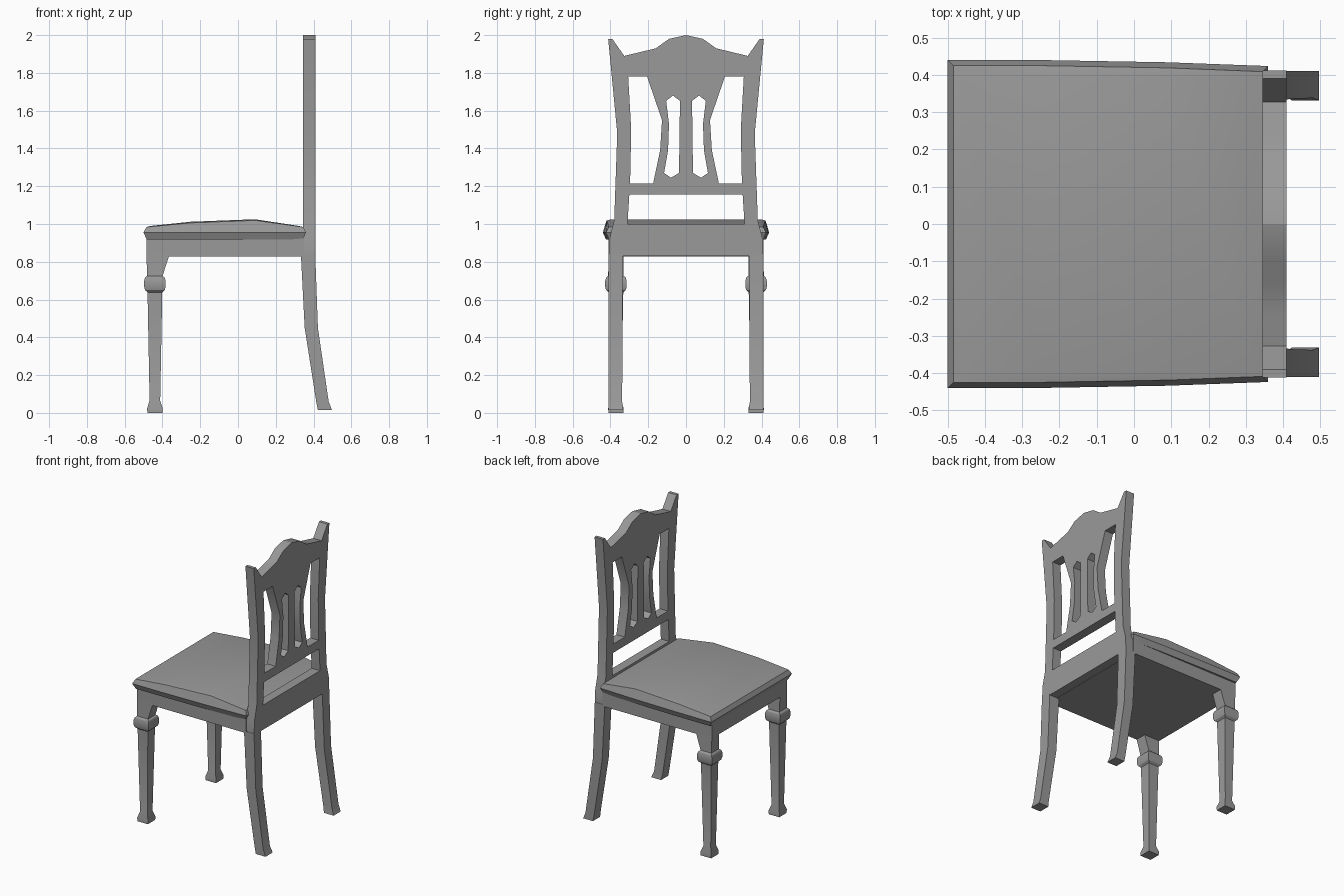
import bpy, bmesh, math
from mathutils import Matrix

if "Cube" in bpy.data.objects:
    bpy.data.objects.remove(bpy.data.objects["Cube"], do_unlink=True)

grey = bpy.data.materials.new("plain grey")
grey.use_nodes = True
grey.diffuse_color = (0.32, 0.32, 0.32, 1)
grey.node_tree.nodes["Principled BSDF"].inputs["Base Color"].default_value = (0.32, 0.32, 0.32, 1)


def finish(obj):
    """Clean the mesh, give it the material and smooth its shallow edges."""
    bm = bmesh.new()
    bm.from_mesh(obj.data)
    bmesh.ops.remove_doubles(bm, verts=bm.verts, dist=0.0005)
    bmesh.ops.recalc_face_normals(bm, faces=bm.faces)
    bm.to_mesh(obj.data)
    bm.free()
    obj.data.materials.clear()
    obj.data.materials.append(grey)
    bpy.ops.object.select_all(action='DESELECT')
    obj.select_set(True)
    bpy.context.view_layer.objects.active = obj
    bpy.ops.object.shade_smooth_by_angle(angle=math.radians(25))


def loft(name, rings):
    """Skin equal-sized rings; each end is closed with strips of quads."""
    bm = bmesh.new()
    rings = [[bm.verts.new(p) for p in ring] for ring in rings]
    n = len(rings[0])
    for a, b in zip(rings, rings[1:]):
        for i in range(n):
            j = (i + 1) % n
            bm.faces.new((a[i], a[j], b[j], b[i]))
    for ring in (rings[0], rings[-1]):
        for i in range(n // 2 - 1):
            bm.faces.new((ring[i], ring[i + 1], ring[n - 2 - i], ring[n - 1 - i]))
    mesh = bpy.data.meshes.new(name)
    bm.to_mesh(mesh)
    bm.free()
    obj = bpy.data.objects.new(name, mesh)
    bpy.context.collection.objects.link(obj)
    finish(obj)
    return obj


def rect(z, x0, x1, y0, y1):
    return [(x0, y0, z), (x1, y0, z), (x1, y1, z), (x0, y1, z)]


def flip(points):
    return [(-y, z) for y, z in points]


# Pierced back panel: half outline mirrored, with openings cut through it
half = [(0.408, 0.83), (0.406, 0.92), (0.38, 1.02), (0.364, 1.48), (0.412, 1.98),
        (0.39, 1.98), (0.327, 1.89), (0.243, 1.91), (0.16, 1.93), (0.09, 1.98)]
side_hole = [(0.306, 1.78), (0.206, 1.78), (0.127, 1.55), (0.137, 1.39),
             (0.174, 1.215), (0.296, 1.215), (0.29, 1.5)]
slot = [(0.105, 1.652), (0.069, 1.68), (0.032, 1.652), (0.037, 1.27),
        (0.08, 1.245), (0.116, 1.27), (0.095, 1.39), (0.09, 1.53)]
gap = [(0.31, 1.0), (0.3, 1.155), (-0.3, 1.155), (-0.31, 1.0)]
outline = half + [(0, 2.0)] + flip(half)[::-1]

curve = bpy.data.curves.new("back_panel", 'CURVE')
curve.dimensions = '2D'
curve.fill_mode = 'BOTH'
curve.extrude = 0.032
for loop in (outline, gap, side_hole, flip(side_hole), slot, flip(slot)):
    spline = curve.splines.new('POLY')
    spline.points.add(len(loop) - 1)
    for point, (y, z) in zip(spline.points, loop):
        point.co = (y, z, 0, 1)
    spline.use_cyclic_u = True
flat = bpy.data.objects.new("back_outline", curve)
bpy.context.collection.objects.link(flat)
bpy.context.view_layer.update()
mesh = bpy.data.meshes.new_from_object(flat.evaluated_get(bpy.context.evaluated_depsgraph_get()))
bpy.data.objects.remove(flat, do_unlink=True)
# Stand the panel up across the chair
mesh.transform(Matrix(((0, 0, 1, 0.377), (1, 0, 0, 0), (0, 1, 0, 0), (0, 0, 0, 1))))
back = bpy.data.objects.new("back_panel", mesh)
bpy.context.collection.objects.link(back)
finish(back)

# Seat frame
loft("seat_frame", [rect(z, -0.485, 0.35, -0.41, 0.41) for z in (0.828, 0.93)])

# Cushion: stacked outlines with a crowned top
stations = [(-0.5, 0.44, 0.99), (-0.25, 0.44, 1.012), (0.09, 0.434, 1.025), (0.36, 0.424, 0.99)]


def cushion_ring(inset, height):
    side = []
    for x, w, top in stations:
        x = max(-0.5 + inset, min(0.36 - inset, x))
        side.append((x, w - inset, height(top)))
    return side + [(x, -y, z) for x, y, z in reversed(side)]


loft("seat_cushion", [
    cushion_ring(0.017, lambda top: 0.917),
    cushion_ring(0.0, lambda top: 0.955),
    cushion_ring(0.015, lambda top: top - 0.006),
    cushion_ring(0.04, lambda top: top)])

# Legs, one per side
front_sections = [(0.0, 0.040), (0.025, 0.041), (0.065, 0.028), (0.638, 0.039), (0.65, 0.052),
                  (0.668, 0.057), (0.7, 0.057), (0.716, 0.052), (0.726, 0.041)]
rear_sections = [(0.015, 0.423, 0.497, 0.332), (0.06, 0.414, 0.48, 0.338), (0.45, 0.353, 0.423, 0.336),
                 (0.84, 0.333, 0.409, 0.334)]
for side, label in ((1, "left"), (-1, "right")):
    cy = 0.371 * side
    rings = [rect(z, -0.44 - h, -0.44 + h, cy - h, cy + h) for z, h in front_sections]
    rings.append(rect(0.84, -0.485, -0.362, cy - 0.039, cy + 0.039))
    loft("front_leg_" + label, rings)
    loft("rear_leg_" + label, [rect(z, x0, x1, *sorted((side * y, side * 0.41)))
                               for z, x0, x1, y in rear_sections])
